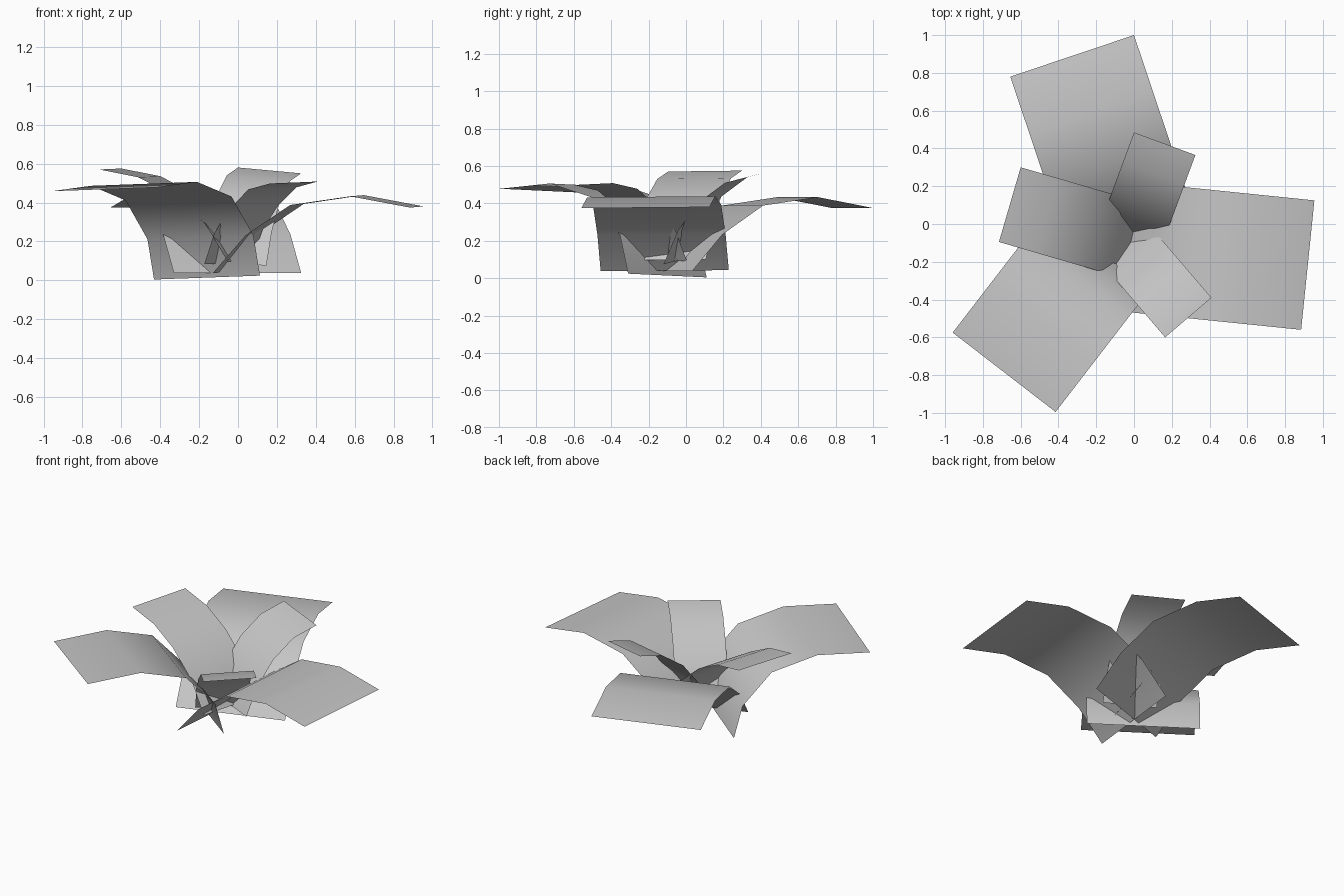
import bpy
from mathutils import Vector

cube = bpy.data.objects.get("Cube")
if cube:
    bpy.data.objects.remove(cube, do_unlink=True)

# Single leaf colour
GREY = (0.56, 0.56, 0.56, 1.0)
leaf_mat = bpy.data.materials.new("leaf grey")
leaf_mat.use_nodes = True
leaf_mat.diffuse_color = GREY
bsdf = leaf_mat.node_tree.nodes["Principled BSDF"]
bsdf.inputs["Base Color"].default_value = GREY
bsdf.inputs["Roughness"].default_value = 0.9


def leaf(name, tip_left, tip_right, profile):
    """Sweep a rectangular leaf back from its tip edge along (reach, height) points."""
    left, right = Vector(tip_left), Vector(tip_right)
    across = right - left
    outward = Vector((-across.y, across.x, 0)).normalized()
    reach, height = profile[-1]
    verts, faces = [], []
    for r, z in profile:
        shift = outward * (r - reach) + Vector((0, 0, z - height))
        verts += [left + shift, right + shift]
    for i in range(0, len(verts) - 2, 2):
        faces.append((i, i + 1, i + 3, i + 2))
    mesh = bpy.data.meshes.new(name)
    mesh.from_pydata(verts, [], faces)
    mesh.materials.append(leaf_mat)
    mesh.shade_smooth()
    obj = bpy.data.objects.new(name, mesh)
    bpy.context.collection.objects.link(obj)
    return obj


# Large outer leaves
drooping = [(0, .04), (.17, .235), (.40, .39), (.71, .435), (1.02, .377)]
upright = [(0, .013), (.055, .22), (.24, .42), (.53, .495), (.865, .467)]
leaf("large_leaf_side", (.955, .125, .38), (.885, -.56, .374), drooping)
leaf("large_leaf_back", (-.655, .78, .375), (0, 1, .375), drooping)
leaf("large_leaf_front", (-.415, -.995, .478), (-.96, -.575, .458), upright)

# Small inner leaves
wide = [(0, .095), (.12, .29), (.30, .44), (.48, .53), (.69, .57)]
steep = [(0, .09), (.08, .265), (.2, .42), (.35, .525), (.517, .565)]
low = [(0, .09), (.08, .25), (.2, .375), (.35, .475), (.52, .505)]
leaf("small_leaf_side", (-.715, -.095, .57), (-.60, .30, .575), wide)
leaf("small_leaf_back", (0, .485, .58), (.325, .365, .55), steep)
leaf("small_leaf_front", (.41, -.39, .508), (.165, -.60, .498), low)
